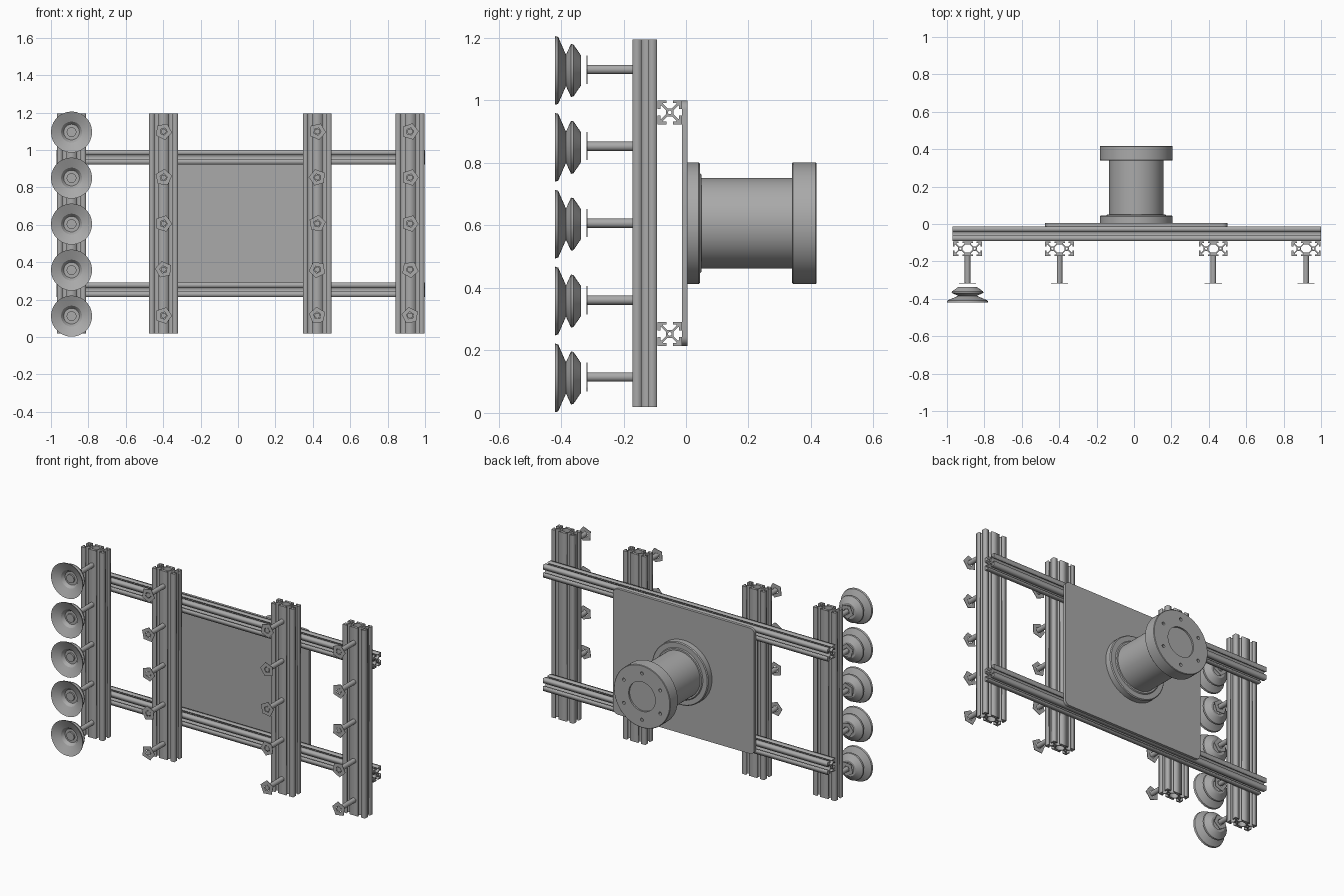
import bpy, bmesh, random
from math import pi, sin, cos, radians
from mathutils import Vector, Matrix

random.seed(4)
if "Cube" in bpy.data.objects:
    bpy.data.objects.remove(bpy.data.objects["Cube"])

grey = bpy.data.materials.new("aluminium grey")
grey.use_nodes = True
colour = (0.4, 0.4, 0.4, 1)
grey.diffuse_color = colour
grey.node_tree.nodes["Principled BSDF"].inputs["Base Color"].default_value = colour


def add(name, mesh, loc=(0, 0, 0), rot=(0, 0, 0)):
    ob = bpy.data.objects.new(name, mesh)
    bpy.context.scene.collection.objects.link(ob)
    ob.location, ob.rotation_euler = loc, rot
    mesh.materials.clear()
    mesh.materials.append(grey)
    return ob


def smooth(mesh):
    mesh.shade_smooth()
    mesh.set_sharp_from_angle(angle=radians(30))


def evaluated(ob):
    """Mesh copy of an object with curves and modifiers applied."""
    bpy.context.view_layer.update()
    deps = bpy.context.evaluated_depsgraph_get()
    return bpy.data.meshes.new_from_object(ob.evaluated_get(deps))


def extrusion(name, loops, length, loc, rot=(0, 0, 0)):
    """Extrude flat outlines (first outer, rest holes) along local z."""
    cu = bpy.data.curves.new(name, 'CURVE')
    cu.dimensions, cu.fill_mode, cu.extrude = '2D', 'BOTH', length / 2
    for loop in loops:
        sp = cu.splines.new('POLY')
        sp.points.add(len(loop) - 1)
        sp.use_cyclic_u = True
        for p, (x, y) in zip(sp.points, loop):
            p.co = (x, y, 0, 1)
    tmp = bpy.data.objects.new("temp", cu)
    bpy.context.scene.collection.objects.link(tmp)
    mesh = evaluated(tmp)
    bpy.data.objects.remove(tmp)
    return add(name, mesh, loc, rot)


def lathe(name, profile, segs, loc, turn=0.0):
    """Spin (radius, y) points around the y axis."""
    bm = bmesh.new()
    vs = [bm.verts.new((r, y, 0)) for r, y in profile]
    es = [bm.edges.new(e) for e in zip(vs, vs[1:])]
    bmesh.ops.spin(bm, geom=vs + es, cent=(0, 0, 0), axis=(0, 1, 0),
                   angle=2 * pi, steps=segs, use_duplicate=False)
    bmesh.ops.remove_doubles(bm, verts=bm.verts, dist=1e-5)
    bmesh.ops.dissolve_degenerate(bm, edges=bm.edges, dist=1e-6)
    bmesh.ops.recalc_face_normals(bm, faces=bm.faces)
    mesh = bpy.data.meshes.new(name)
    bm.to_mesh(mesh)
    bm.free()
    if segs > 6:
        smooth(mesh)
    return add(name, mesh, loc, (0, turn, 0))


def arc(cx, cy, r, a0, a1, n):
    return [(cx + r * cos(a0 + (a1 - a0) * i / n), cy + r * sin(a0 + (a1 - a0) * i / n))
            for i in range(n + 1)]


# T-slot profile: one slot repeated on each side of one or two square cells
HALF = 0.0385
half_slot = [(0.27, 1), (0.27, 0.78), (0.55, 0.78), (0.55, 0.68), (0.2, 0.33)]
SLOT = [(-x, y) for x, y in half_slot] + half_slot[::-1]


def slot_profile(cells):
    outline, holes = [], []
    for k, side in enumerate((cells, cells[-1:], cells[::-1], cells[:1])):
        m = Matrix.Rotation(-k * pi / 2, 2)
        for c in side:
            outline += [m @ Vector(p) + Vector((c, 0)) for p in SLOT]
        outline.append(m @ Vector((1, 1)) + Vector((side[-1], 0)))
    for c in cells:
        holes.append(arc(c, 0, 0.16, 0, 1.75 * pi, 7))
    if len(cells) > 1:
        holes.append([(-0.67, -0.2), (-0.32, -0.55), (0.32, -0.55),
                      (0.67, -0.2), (0.67, 0.2), (0.32, 0.55), (-0.32, 0.55), (-0.67, 0.2)])
    return [[(x * HALF, y * HALF) for x, y in loop] for loop in [outline] + holes]


# Horizontal rails
for label, z in (("lower", 0.253), ("upper", 0.962)):
    extrusion(label + "_rail", slot_profile([0]), 1.97, (0.015, -0.052, z), (0, pi / 2, 0))

# Uprights with their rows of pins, each ending in a five-sided nut
ROWS = [0.115 + 0.246 * i for i in range(5)]
UPRIGHTS = {"right_outer": -0.89, "right_inner": -0.398, "left_inner": 0.424, "left_outer": 0.92}
pin = [(0, -0.318), (0.015, -0.318), (0.015, -0.165), (0, -0.165)]
nut = [(0.046, -0.319), (0.046, -0.316), (0.02, -0.316), (0.02, -0.319), (0.046, -0.319)]
for label, x in UPRIGHTS.items():
    extrusion(label + "_upright", slot_profile([-1, 1]), 1.175, (x, -0.132, 0.607))
    for z in ROWS:
        lathe(label + "_pin", pin, 16, (x, 0, z))
        lathe(label + "_nut", nut, 5, (x, 0, z), random.uniform(0, 2 * pi))

# Suction cups on the outer right upright
cup = [(0, -0.387), (0.026, -0.387), (0.026, -0.377), (0.042, -0.377), (0.056, -0.396),
       (0.11, -0.419), (0.107, -0.409), (0.05, -0.384), (0.085, -0.368), (0.083, -0.36),
       (0.048, -0.336), (0.034, -0.336), (0.03, -0.352), (0, -0.352)]
for z in ROWS:
    lathe("suction_cup", cup, 28, (UPRIGHTS["right_outer"], 0, z - 0.003))

# Mounting plate with rounded corners
w, h, r = 0.4875, 0.3925, 0.03
corners = [(w - r, h - r), (r - w, h - r), (r - w, r - h), (w - r, r - h)]
outline = [p for k, (x, y) in enumerate(corners)
           for p in arc(x, y, r, k * pi / 2, (k + 1) * pi / 2, 6)]
extrusion("mounting_plate", [outline], 0.017, (0.0125, -0.004, 0.607), (pi / 2, 0, 0))

# Flanged tube on the back
HUB = (0.012, 0, 0.607)
lathe("base_flange", [(0, 0.003), (0.195, 0.003), (0.195, 0.04), (0.19, 0.045),
                      (0.16, 0.045), (0.155, 0.05), (0, 0.05)], 64, HUB)
lathe("tube", [(0, 0.04), (0.145, 0.04), (0.145, 0.345), (0, 0.345)], 64, HUB)
flange = lathe("end_flange", [(0, 0.34), (0.192, 0.34), (0.195, 0.343), (0.195, 0.415),
                              (0.192, 0.418), (0.092, 0.418), (0.092, 0.408), (0, 0.408)], 64, HUB)

# Bolt holes in the end flange
cutters = []
for i in range(6):
    a = i * pi / 3 + pi / 6
    cut = lathe("bolt_cutter", [(0, 0.39), (0.01, 0.39), (0.01, 0.44), (0, 0.44)], 12,
                (HUB[0] + 0.145 * cos(a), 0, HUB[2] + 0.145 * sin(a)))
    cut.hide_render = True
    mod = flange.modifiers.new("bolt_hole", 'BOOLEAN')
    mod.operation, mod.object, mod.solver = 'DIFFERENCE', cut, 'EXACT'
    cutters.append(cut)
drilled = evaluated(flange)
flange.modifiers.clear()
flange.data = drilled
smooth(drilled)
for cut in cutters:
    bpy.data.objects.remove(cut)
